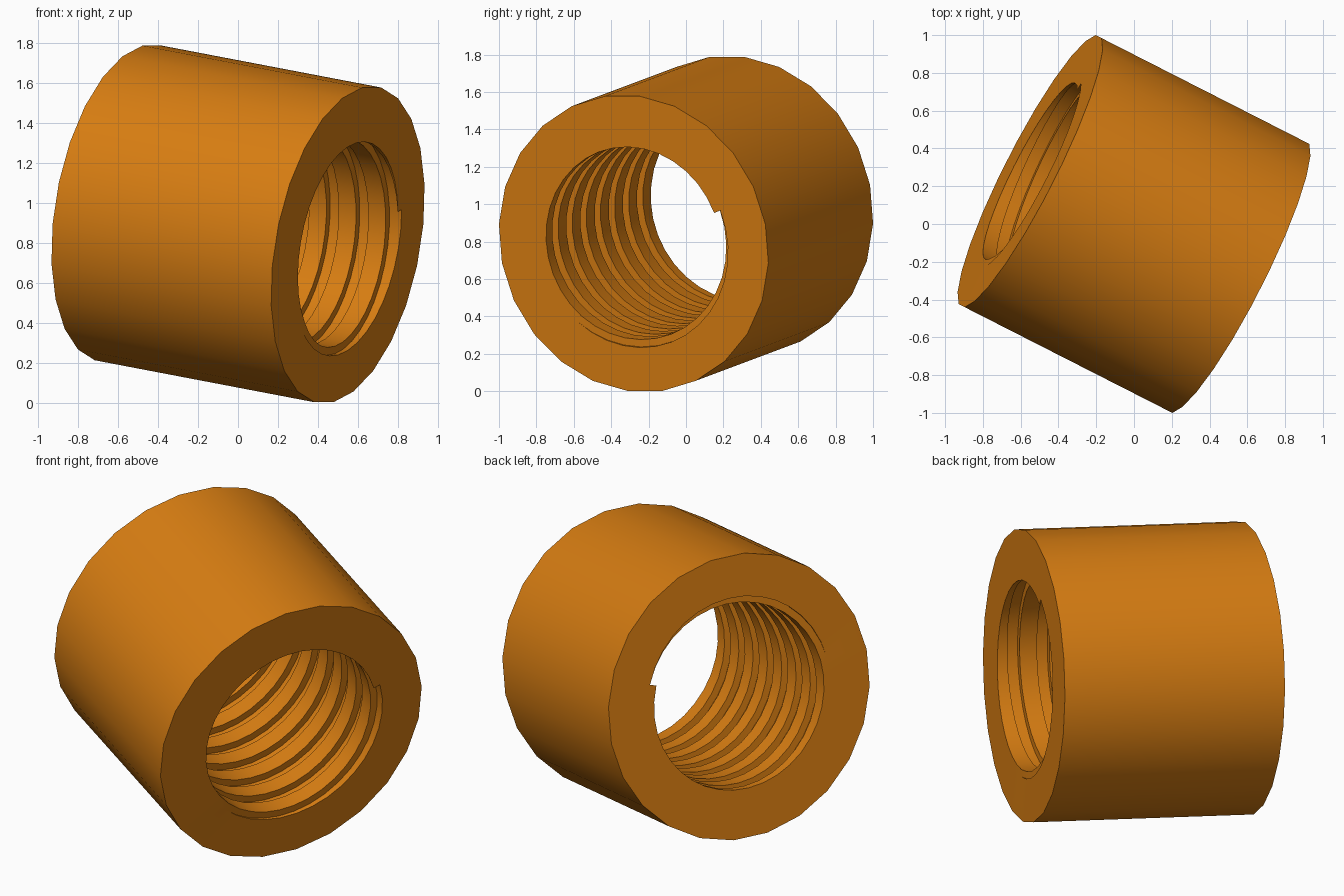
import bpy, bmesh, math
from mathutils import Vector, Matrix

if "Cube" in bpy.data.objects:
    bpy.data.objects.remove(bpy.data.objects["Cube"])

LENGTH = 1.252            # tube length along its axis
R_OUT = 0.806             # outer radius, 24 sides
R_CREST, R_ROOT = 0.524, 0.564   # thread crest and groove radii
SIDES, N = 24, 36         # outer sides, columns around the bore
START = math.radians(18.5)       # where the groove breaks out of the end
GROOVE = 15 / 36          # groove share of one pitch
PITCH = LENGTH / (7 + GROOVE)

orange = bpy.data.materials.new("orange")
orange.diffuse_color = (0.68, 0.205, 0.006, 1)
orange.use_nodes = True
orange.node_tree.nodes["Principled BSDF"].inputs["Base Color"].default_value = orange.diffuse_color

bm = bmesh.new()
cache = {}


def vert(r, ang, s):
    """Shared vertex at radius, angle and axial position."""
    co = Vector((r * math.cos(ang), r * math.sin(ang), s))
    key = tuple(round(c, 4) for c in co)
    if key not in cache:
        cache[key] = bm.verts.new(co)
    return cache[key]


def face(*verts):
    """Face without repeated corners; collapsed ones are skipped."""
    unique = list(dict.fromkeys(verts))
    if len(unique) > 2 and not bm.faces.get(unique):
        bm.faces.new(unique)


def bore(r, col, depth):
    """Point on the bore, clipped to the tube ends."""
    depth = min(max(depth, 0), LENGTH)
    return vert(r, START + (col % N) * math.tau / N, LENGTH / 2 - depth)


# Outer wall
for i in range(SIDES):
    a, b = ((i + j + 0.5) * math.tau / SIDES for j in (0, 1))
    face(vert(R_OUT, a, -LENGTH / 2), vert(R_OUT, b, -LENGTH / 2),
         vert(R_OUT, b, LENGTH / 2), vert(R_OUT, a, LENGTH / 2))

# Square helical thread: groove floor, flank, crest, flank
steps = [(R_CREST, 0), (R_ROOT, 0), (R_ROOT, GROOVE), (R_CREST, GROOVE), (R_CREST, 1)]
for turn in range(-1, 9):
    for i in range(N):
        for (r0, t0), (r1, t1) in zip(steps, steps[1:]):
            d0, d1 = (turn + i / N) * PITCH, (turn + (i + 1) / N) * PITCH
            # flanks lying wholly past an end are dropped
            if t0 == t1 and (d1 + t0 * PITCH < 1e-5 or d0 + t0 * PITCH > LENGTH - 1e-5):
                continue
            face(bore(r0, i, d0 + t0 * PITCH), bore(r0, i + 1, d1 + t0 * PITCH),
                 bore(r1, i + 1, d1 + t1 * PITCH), bore(r1, i, d0 + t1 * PITCH))

# Flat end rings
for end in (-1, 1):
    rim = [e for e in bm.edges if len(e.link_faces) == 1
           and all(abs(v.co.z - end * LENGTH / 2) < 1e-4 for v in e.verts)]
    bmesh.ops.triangle_fill(bm, edges=rim, use_beauty=True, normal=(0, 0, end))

loose = [v for v in bm.verts if not v.link_faces]
bmesh.ops.delete(bm, geom=loose, context='VERTS')
bmesh.ops.recalc_face_normals(bm, faces=bm.faces)

# Lay the tube along its tilted axis
axis = Vector((1.10, -0.56, -0.21)).normalized()
up = (Vector((0, 0, 1)) - axis * axis.z).normalized()
side = up.cross(axis)
tilt = Matrix((side, up, axis)).transposed().to_4x4()
bmesh.ops.transform(bm, matrix=Matrix.Translation((0, 0, 0.895)) @ tilt, verts=bm.verts)

mesh = bpy.data.meshes.new("threaded_tube")
bm.to_mesh(mesh)
bm.free()
mesh.materials.append(orange)
tube = bpy.data.objects.new("threaded_tube", mesh)
bpy.context.collection.objects.link(tube)
bpy.context.view_layer.objects.active = tube
tube.select_set(True)
bpy.ops.object.shade_smooth_by_angle(angle=math.radians(30))
